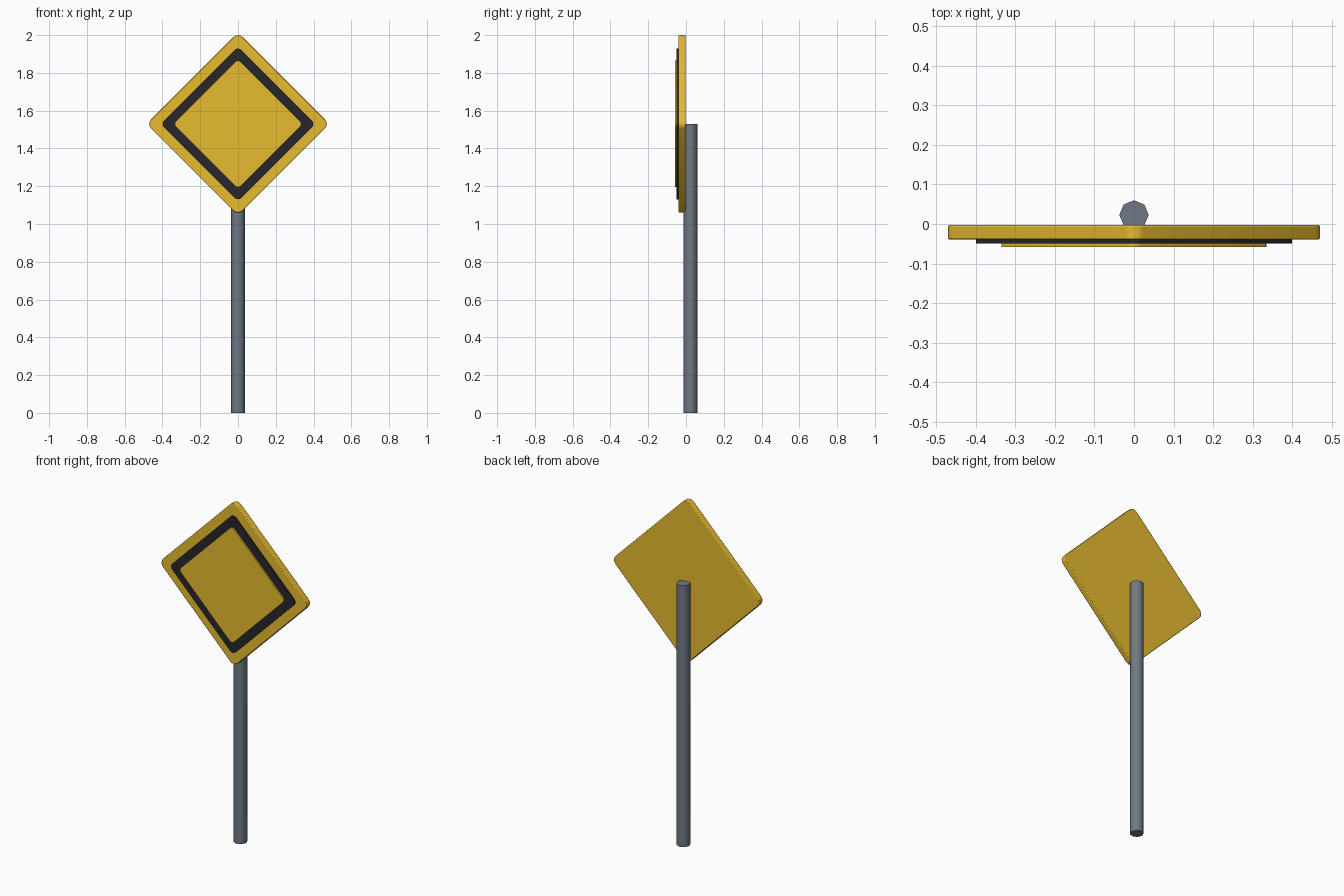
import bpy, bmesh, math

if "Cube" in bpy.data.objects:
    bpy.data.objects.remove(bpy.data.objects["Cube"])

CENTRE_Z = 1.53


def material(name, colour):
    m = bpy.data.materials.new(name)
    m.diffuse_color = (*colour, 1)
    m.use_nodes = True
    m.node_tree.nodes["Principled BSDF"].inputs["Base Color"].default_value = m.diffuse_color
    return m


def finish(ob, mat, angle):
    ob.data.materials.append(mat)
    bpy.ops.object.select_all(action='DESELECT')
    ob.select_set(True)
    bpy.context.view_layer.objects.active = ob
    bpy.ops.object.shade_smooth_by_angle(angle=math.radians(angle))


def diamond(name, half, radius, y_front, y_back, mat, bevel=0.0, segments=4):
    """Rounded diamond slab standing upright; half is the tip distance."""
    bm = bmesh.new()
    verts = []
    for corner in range(4):
        mid = corner * math.pi / 2
        cx, cz = math.cos(mid) * (half - radius), math.sin(mid) * (half - radius)
        for i in range(segments + 1):
            a = mid - math.pi / 4 + math.pi / 2 * i / segments
            verts.append(bm.verts.new((cx + radius * math.cos(a), y_front,
                                       CENTRE_Z + cz + radius * math.sin(a))))
    face = bm.faces.new(verts)
    ext = bmesh.ops.extrude_face_region(bm, geom=[face])
    moved = [v for v in ext['geom'] if isinstance(v, bmesh.types.BMVert)]
    bmesh.ops.translate(bm, vec=(0, y_back - y_front, 0), verts=moved)
    bmesh.ops.recalc_face_normals(bm, faces=bm.faces)
    me = bpy.data.meshes.new(name)
    bm.to_mesh(me)
    bm.free()
    ob = bpy.data.objects.new(name, me)
    bpy.context.collection.objects.link(ob)
    finish(ob, mat, 30)
    if bevel:
        mod = ob.modifiers.new("edge", 'BEVEL')
        mod.width = bevel
        mod.segments = 2
        mod.limit_method = 'ANGLE'
        mod.angle_limit = math.radians(40)
    return ob


yellow = material("sign_yellow", (0.80, 0.50, 0.03))
black = material("border_black", (0.02, 0.02, 0.025))
steel = material("pole_grey", (0.16, 0.19, 0.23))

# Sign plate, border and inner panel
diamond("sign_plate", 0.47, 0.035, -0.039, -0.003, yellow, bevel=0.004)
diamond("border", 0.399, 0.025, -0.049, -0.037, black)
diamond("inner_panel", 0.335, 0.02, -0.058, -0.047, yellow)

# Octagonal pole, sunk slightly into the plate back
bpy.ops.mesh.primitive_cylinder_add(vertices=8, radius=0.037, depth=CENTRE_Z,
                                    location=(0, 0.023, CENTRE_Z / 2))
pole = bpy.context.object
pole.name = "pole"
finish(pole, steel, 50)
